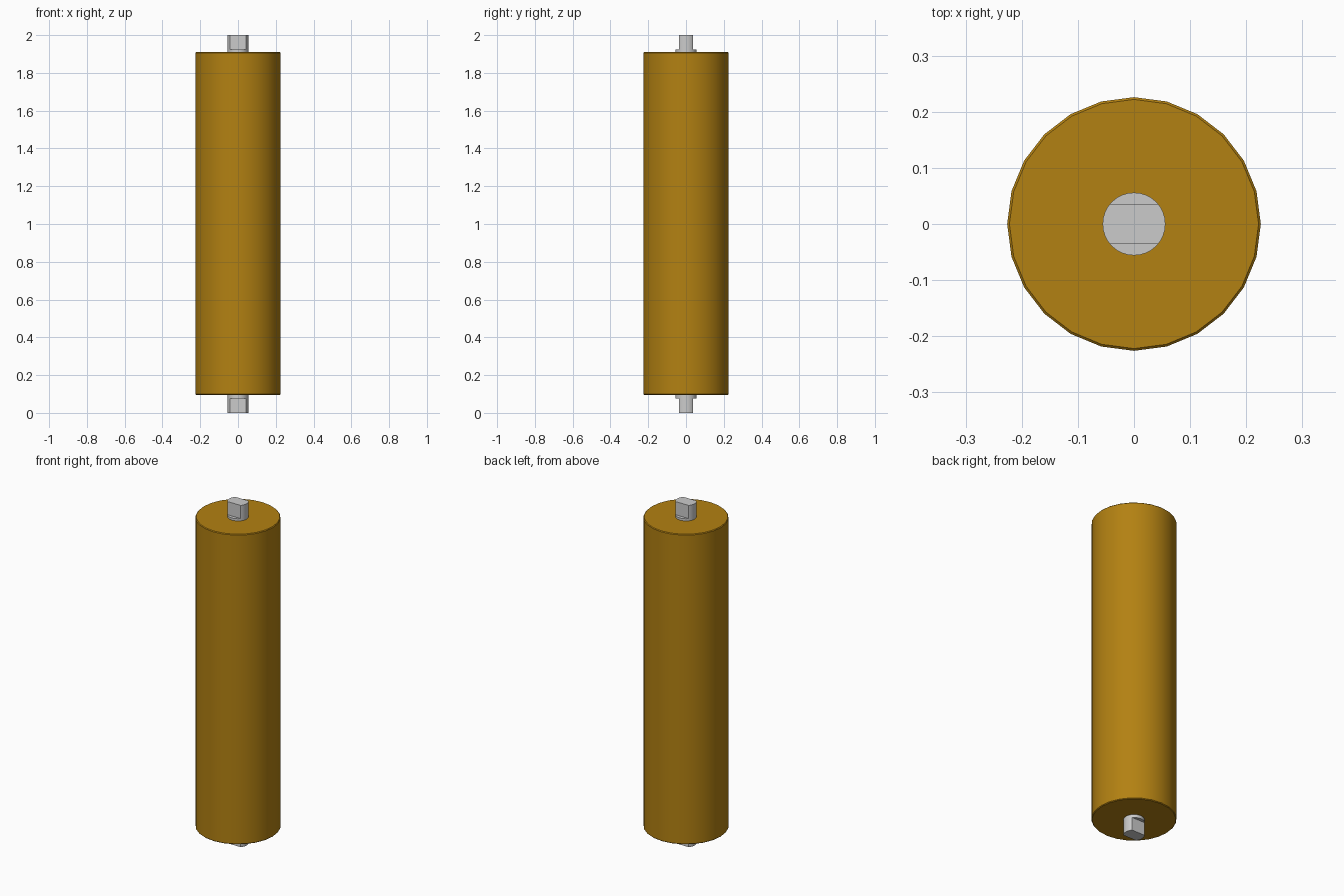
import bpy, math

if "Cube" in bpy.data.objects:
    bpy.data.objects.remove(bpy.data.objects["Cube"])

LENGTH = 2.0
ROLLER_R, ROLLER_Z0, ROLLER_Z1 = 0.226, 0.095, 1.91
SHAFT_R, FLAT_Y, FLAT_LEN = 0.056, 0.036, 0.077


def cylinder(name, radius, z0, z1, sides):
    bpy.ops.mesh.primitive_cylinder_add(vertices=sides, radius=radius, depth=z1 - z0,
                                        location=(0, 0, (z0 + z1) / 2))
    ob = bpy.context.object
    ob.name = name
    return ob


def apply_modifier(ob, mod):
    bpy.context.view_layer.objects.active = ob
    bpy.ops.object.modifier_apply(modifier=mod.name)


def smooth(ob):
    bpy.ops.object.select_all(action='DESELECT')
    ob.select_set(True)
    bpy.context.view_layer.objects.active = ob
    bpy.ops.object.shade_smooth_by_angle(angle=math.radians(30))


# Roller sleeve with a fine chamfer on both rims
roller = cylinder("roller_sleeve", ROLLER_R, ROLLER_Z0, ROLLER_Z1, 24)
bevel = roller.modifiers.new("rim_chamfer", 'BEVEL')
bevel.width = 0.004
bevel.segments = 1
bevel.limit_method = 'ANGLE'
bevel.angle_limit = math.radians(60)
apply_modifier(roller, bevel)
smooth(roller)

mat = bpy.data.materials.new("amber")
mat.diffuse_color = (0.45, 0.22, 0.006, 1)
mat.use_nodes = True
mat.node_tree.nodes["Principled BSDF"].inputs["Base Color"].default_value = mat.diffuse_color
roller.data.materials.append(mat)

# Through shaft, with two wrench flats milled on each end
shaft = cylinder("shaft", SHAFT_R, 0, LENGTH, 32)
for z in (0, LENGTH):
    for side in (-1, 1):
        bpy.ops.mesh.primitive_cube_add(size=1, location=(0, side * (FLAT_Y + 0.05), z))
        cutter = bpy.context.object
        cutter.name = "flat_cutter"
        cutter.hide_render = True
        cutter.scale = (0.3, 0.1, 2 * FLAT_LEN)
        bpy.context.view_layer.update()
        cut = shaft.modifiers.new("flat", 'BOOLEAN')
        cut.operation = 'DIFFERENCE'
        cut.solver = 'EXACT'
        cut.object = cutter
        apply_modifier(shaft, cut)
        bpy.data.objects.remove(cutter)
smooth(shaft)
